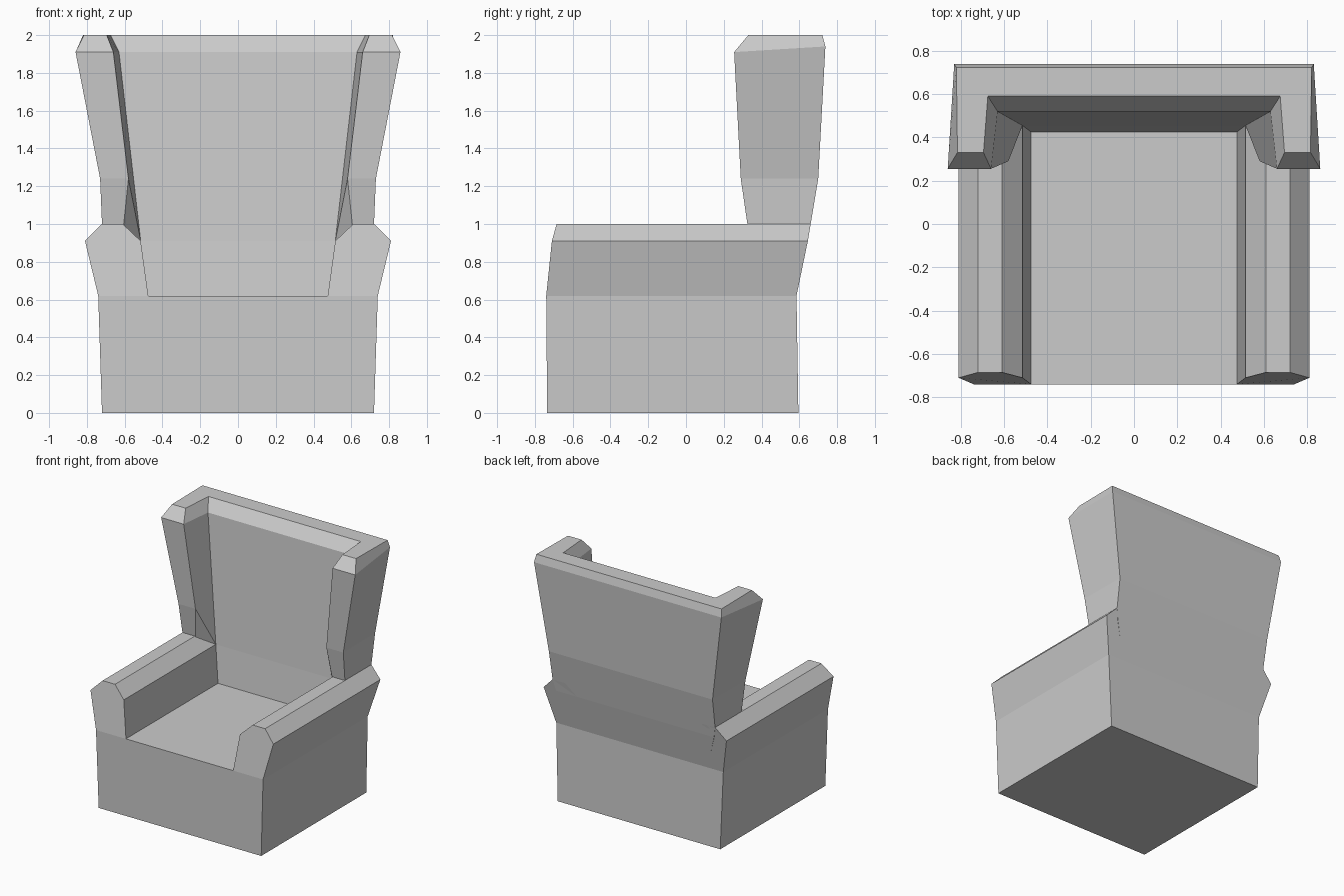
import bpy, bmesh

cube = bpy.data.objects.get("Cube")
if cube:
    bpy.data.objects.remove(cube, do_unlink=True)

# Single upholstery colour
fabric = bpy.data.materials.new("grey_fabric")
colour = (0.6, 0.6, 0.6, 1)
fabric.diffuse_color = colour
fabric.use_nodes = True
fabric.node_tree.nodes["Principled BSDF"].inputs["Base Color"].default_value = colour


def loft(name, rings):
    """Skin matching rings of points and cap both ends."""
    bm = bmesh.new()
    loops = [[bm.verts.new(p) for p in ring] for ring in rings]
    n = len(loops[0])
    for a, b in zip(loops, loops[1:]):
        for i in range(n):
            j = (i + 1) % n
            bm.faces.new((a[i], a[j], b[j], b[i]))
    bm.faces.new(loops[0][::-1])
    bm.faces.new(loops[-1])
    bmesh.ops.remove_doubles(bm, verts=bm.verts, dist=0.0005)
    bmesh.ops.recalc_face_normals(bm, faces=bm.faces)
    mesh = bpy.data.meshes.new(name)
    bm.to_mesh(mesh)
    bm.free()
    mesh.materials.append(fabric)
    obj = bpy.data.objects.new(name, mesh)
    bpy.context.collection.objects.link(obj)
    return obj


def mirrored(half):
    """Close a half outline with its reflection across x = 0."""
    return half + [(-x, y, z) for x, y, z in reversed(half)]


# Seat base, slightly wider at the top
loft("seat_base", [
    mirrored([(0.72, -0.735, 0), (0.72, 0.595, 0)]),
    mirrored([(0.74, -0.74, 0.62), (0.74, 0.585, 0.62)]),
])

# Armrests: chamfered section with sloping front and back ends
section = [(0.475, 0.62), (0.515, 0.91), (0.61, 1.0),
           (0.72, 1.0), (0.81, 0.91), (0.74, 0.62)]
front_y = {0.62: -0.74, 0.91: -0.71, 1.0: -0.685}
back_y = {0.62: 0.585, 0.91: 0.645, 1.0: 0.66}
for side, sign in (("left", 1), ("right", -1)):
    loft(side + "_armrest",
         [[(sign * x, ends[z], z) for x, z in section] for ends in (front_y, back_y)])

# Winged backrest: each level runs rear corner, wing front outer,
# wing front inner, inner corner; the inner corner is shared by three levels
corner = (0.515, 0.455, 0.91)
levels = [
    [(0.6, 0.585, 0.62), (0.6, 0.46, 0.62), (0.55, 0.44, 0.62), (0.475, 0.425, 0.62)],
    [(0.7, 0.645, 0.91), (0.7, 0.36, 0.91), (0.59, 0.345, 0.91), corner],
    [(0.72, 0.66, 1.0), (0.72, 0.325, 1.0), (0.605, 0.325, 1.0), corner],
    [(0.725, 0.7, 1.24), (0.73, 0.29, 1.24), (0.58, 0.29, 1.24), corner],
    [(0.83, 0.738, 1.94), (0.86, 0.255, 1.91), (0.66, 0.255, 1.91), (0.63, 0.52, 1.91)],
    [(0.82, 0.722, 2.0), (0.815, 0.33, 2.0), (0.695, 0.33, 2.0), (0.675, 0.59, 2.0)],
]
loft("winged_backrest", [mirrored(half) for half in levels])
